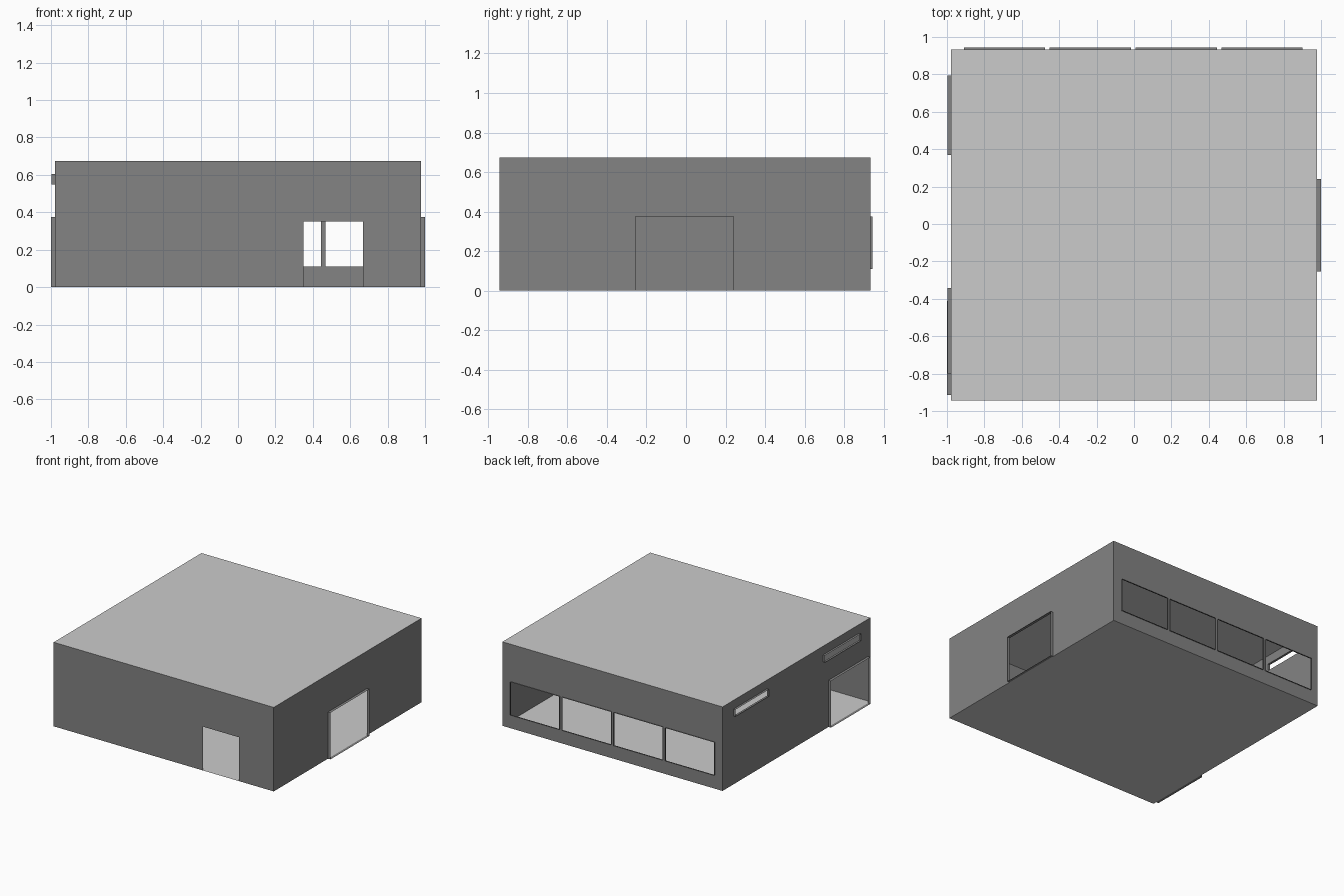
import bpy, bmesh
from mathutils import Vector

if "Cube" in bpy.data.objects:
    bpy.data.objects.remove(bpy.data.objects["Cube"])

X, Y0, Y1, H = 0.978, -0.943, 0.933, 0.675


def grey(name, value):
    mat = bpy.data.materials.new(name)
    mat.diffuse_color = (value, value, value, 1)
    mat.use_nodes = True
    mat.node_tree.nodes["Principled BSDF"].inputs["Base Color"].default_value = mat.diffuse_color
    return mat


WALL = grey("dark_grey_wall", 0.228)
SLAB = grey("mid_grey_slab", 0.557)


def make_object(name, quads, normals, mat=WALL):
    """Mesh from quads, each turned to face its given normal."""
    bm = bmesh.new()
    for corners, normal in zip(quads, normals):
        face = bm.faces.new([bm.verts.new(c) for c in corners])
        face.normal_update()
        if face.normal.dot(Vector(normal)) < 0:
            face.normal_flip()
    bmesh.ops.remove_doubles(bm, verts=bm.verts, dist=0.0001)
    mesh = bpy.data.meshes.new(name)
    bm.to_mesh(mesh)
    bm.free()
    mesh.materials.append(mat)
    obj = bpy.data.objects.new(name, mesh)
    bpy.context.collection.objects.link(obj)


def wall(name, axis, pos, side, span, holes):
    """Thin upright wall at axis = pos, with (u0, u1, z0, z1) openings."""
    def pt(u, z):
        return (pos, u, z) if axis == 0 else (u, pos, z)
    us = sorted({*span, *(u for h in holes for u in h[:2])})
    zs = sorted({0, H, *(z for h in holes for z in h[2:])})
    quads = []
    for a, b in zip(us, us[1:]):
        for c, d in zip(zs, zs[1:]):
            u, z = (a + b) / 2, (c + d) / 2
            if any(h[0] < u < h[1] and h[2] < z < h[3] for h in holes):
                continue
            quads.append([pt(a, c), pt(b, c), pt(b, d), pt(a, d)])
    normal = (side, 0, 0) if axis == 0 else (0, side, 0)
    make_object(name, quads, [normal] * len(quads))


def reveal(name, axis, pos, out, hole):
    """Thin sleeve projecting from the wall round an opening."""
    u0, u1, z0, z1 = hole
    ring = [(u0, z0), (u1, z0), (u1, z1), (u0, z1)]
    quads, normals = [], []
    for i in range(4):
        (ua, za), (ub, zb) = ring[i], ring[(i + 1) % 4]
        loop = [(ua, pos, za), (ub, pos, zb), (ub, out, zb), (ua, out, za)]
        n = Vector(((ua + ub - u0 - u1), 0, (za + zb - z0 - z1)))
        if axis == 0:
            loop = [(p, u, z) for u, p, z in loop]
            n = Vector((0, n.x, n.z))
        quads.append(loop)
        normals.append(n)
    make_object(name, quads, normals)


# Openings
front_door = (0.351, 0.668, 0, 0.352)
right_door = (-0.255, 0.24, 0, 0.375)
left_door = (-0.913, -0.412, 0, 0.375)
slots = [(0.368, 0.795, 0.55, 0.605), (-0.80, -0.343, 0.55, 0.605)]
windows = [(-0.91 + 0.459 * i, -0.475 + 0.459 * i, 0.11, 0.375) for i in range(4)]

# Floor and roof
for name, z, up in (("floor", 0, -1), ("roof", H, 1)):
    make_object(name, [[(-X, Y0, z), (X, Y0, z), (X, Y1, z), (-X, Y1, z)]],
                [(0, 0, up)], SLAB)

# Walls
wall("front_wall", 1, Y0, -1, (-X, X), [front_door])
wall("back_wall", 1, Y1, 1, (-X, X), windows)
wall("left_wall", 0, -X, -1, (Y0, Y1), [left_door] + slots)
wall("right_wall", 0, X, 1, (Y0, Y1), [right_door])

# Door and window surrounds
reveal("right_door_surround", 0, X, 1.0, right_door)
reveal("left_door_surround", 0, -X, -1.0, left_door)
for i, h in enumerate(slots):
    reveal(f"slot_window_surround_{i + 1}", 0, -X, -0.996, h)
for i, h in enumerate(windows):
    reveal(f"back_window_surround_{i + 1}", 1, Y1, 0.943, h)
